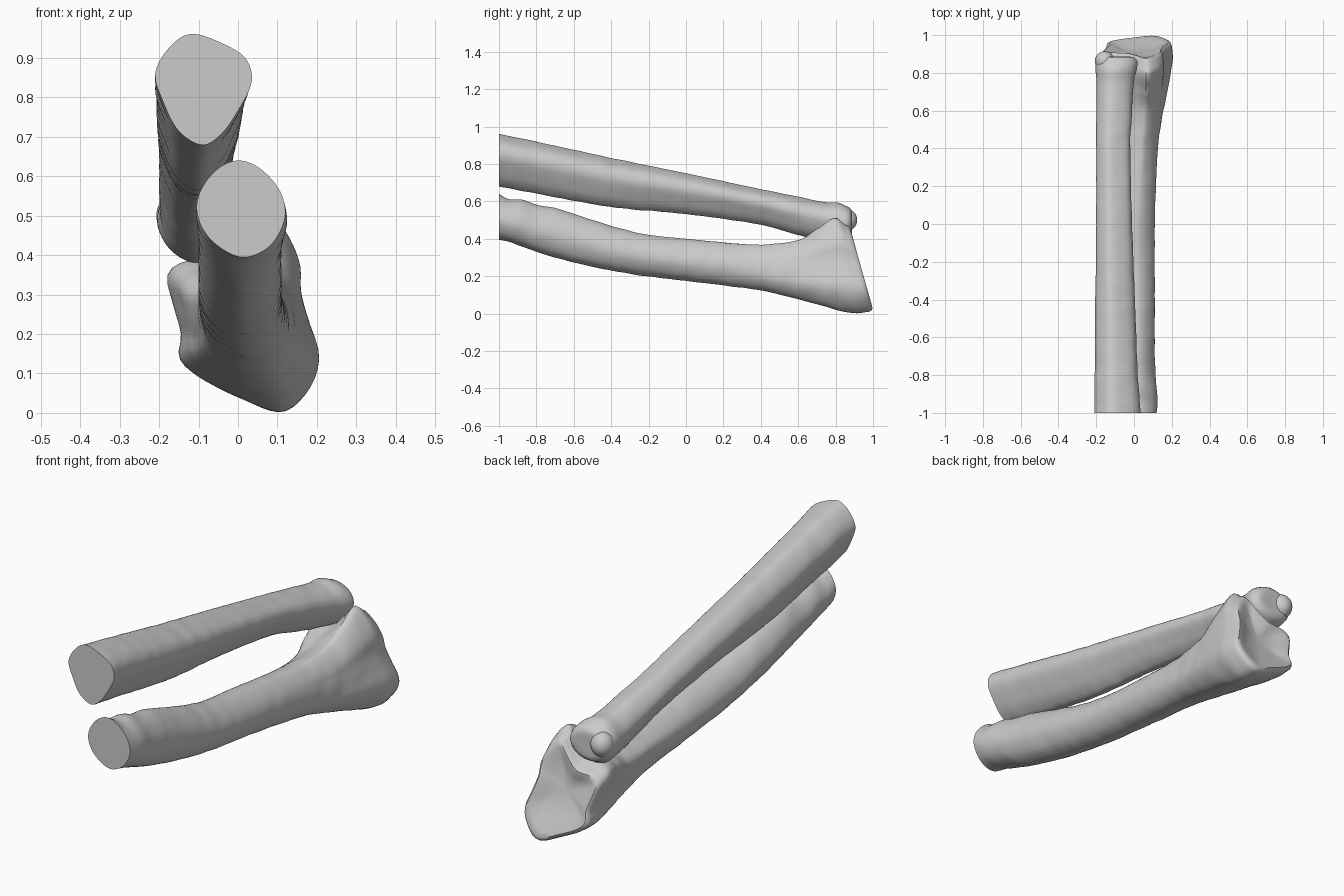
import bpy, bmesh
from math import pi, cos, sin, atan2
from mathutils import Vector, noise

if "Cube" in bpy.data.objects:
    bpy.data.objects.remove(bpy.data.objects["Cube"])

SIDES = 72
RINGS = 110


def catmull(a, b, c, d, t):
    return 0.5 * (2*b + (c-a)*t + (2*a-5*b+4*c-d)*t*t + (3*b-a-3*c+d)*t**3)


def polar_outline(points):
    """Smooth closed outline, fitted to a unit box, as radii per angle."""
    n, dense = len(points), []
    for i in range(n):
        p = [points[(i+k) % n] for k in (-1, 0, 1, 2)]
        for s in range(24):
            dense.append([catmull(*[q[j] for q in p], s/24) for j in (0, 1)])
    lo = [min(p[j] for p in dense) for j in (0, 1)]
    hi = [max(p[j] for p in dense) for j in (0, 1)]
    pol = []
    for p in dense:
        u, v = [(2*p[j]-lo[j]-hi[j]) / (hi[j]-lo[j]) for j in (0, 1)]
        pol.append((atan2(v, u), (u*u + v*v) ** 0.5))
    pol.sort()
    pol = [(pol[-1][0]-2*pi, pol[-1][1])] + pol + [(pol[0][0]+2*pi, pol[0][1])]
    radii = []
    for k in range(SIDES):
        a = -pi + 2*pi*k/SIDES
        for (a0, r0), (a1, r1) in zip(pol, pol[1:]):
            if a0 <= a <= a1:
                radii.append(r0 + (r1-r0)*(a-a0)/max(a1-a0, 1e-9))
                break
    return radii


def station_at(st, y):
    """Smooth (Hermite) interpolation of the station table along y."""
    i = max(k for k in range(len(st)-1) if st[k][0] <= y + 1e-9)
    a, b = st[i], st[i+1]
    p, q = st[max(i-1, 0)], st[min(i+2, len(st)-1)]
    h = b[0]-a[0]
    t = (y-a[0])/h
    out = []
    for j in range(1, len(a)):
        m0 = (b[j]-p[j])/(b[0]-p[0])*h
        m1 = (q[j]-a[j])/(q[0]-a[0])*h
        out.append((2*t**3-3*t*t+1)*a[j] + (t**3-2*t*t+t)*m0
                   + (3*t*t-2*t**3)*b[j] + (t**3-t*t)*m1)
    return out


def bone(name, stations, shaft, end, cap):
    """Loft from y=-1; cap lists (scale, y offset) rings closing the far end."""
    bm = bmesh.new()
    y0, y1 = stations[0][0], stations[-1][0]
    rows = [(y0+(y1-y0)*k/RINGS, 1, 0) for k in range(RINGS+1)]
    rows += [(y1, s, dy) for s, dy in cap]
    prev = None
    for y, scale, dy in rows:
        xa, xb, za, zb, mix, shear = station_at(stations, y)
        ring = []
        for k in range(SIDES):
            a = -pi + 2*pi*k/SIDES
            r = (shaft[k]*(1-mix) + end[k]*mix) * scale
            dx, dz = r*cos(a)*(xb-xa)/2, r*sin(a)*(zb-za)/2
            # faint ripple of the bone surface
            w = 1 + 0.022*noise.noise(Vector((dx*9, y*14, dz*9)))
            ring.append(bm.verts.new(((xa+xb)/2 + dx*w, y + dy - shear*dz,
                                      (za+zb)/2 + dz*w)))
        if prev:
            for k in range(SIDES):
                n = (k+1) % SIDES
                bm.faces.new((prev[k], prev[n], ring[n], ring[k]))
        else:
            bm.faces.new(ring)
        prev = ring
    bm.faces.new(prev)
    bmesh.ops.recalc_face_normals(bm, faces=bm.faces)
    finish(name, bm)


def finish(name, bm):
    me = bpy.data.meshes.new(name)
    bm.to_mesh(me)
    bm.free()
    ob = bpy.data.objects.new(name, me)
    bpy.context.collection.objects.link(ob)
    bpy.ops.object.select_all(action='DESELECT')
    ob.select_set(True)
    bpy.context.view_layer.objects.active = ob
    bpy.ops.object.shade_smooth_by_angle(angle=0.8)


def knob(name, centre, radii):
    bm = bmesh.new()
    bmesh.ops.create_uvsphere(bm, u_segments=32, v_segments=20, radius=1)
    for v in bm.verts:
        v.co = Vector([c + r*p for c, r, p in zip(centre, radii, v.co)])
    finish(name, bm)


# Cross-sections seen from the front (x, z)
oval = [1.0] * SIDES
lower_shaft = polar_outline([(0, .64), (.06, .62), (.11, .56), (.12, .49), (.08, .42),
                             (.01, .395), (-.06, .43), (-.1, .49), (-.1, .55), (-.06, .61)])
lower_end = polar_outline([(.07, .515), (.12, .46), (.155, .38), (.16, .31), (.18, .23),
                           (.205, .14), (.18, .06), (.11, 0), (0, .04), (-.1, .09),
                           (-.15, .14), (-.145, .2), (-.165, .28), (-.18, .35),
                           (-.14, .385), (-.05, .395), (.02, .46)])
upper_shaft = polar_outline([(-.12, .96), (-.04, .94), (.02, .9), (.035, .84), (0, .765),
                             (-.04, .71), (-.09, .682), (-.15, .715), (-.19, .79),
                             (-.21, .86), (-.18, .92)])

# Lower bone: y, x min, x max, z min, z max, blend to end outline, end slant
bone("lower_forearm_bone", [
    (-1, -.105, .12, .395, .64, 0, 0),
    (-.95, -.105, .125, .385, .612, 0, 0),
    (-.88, -.105, .12, .36, .61, 0, 0),
    (-.8, -.1, .115, .33, .582, 0, 0),
    (-.7, -.1, .11, .3, .565, 0, 0),
    (-.5, -.1, .11, .25, .5, 0, 0),
    (-.25, -.1, .11, .205, .43, 0, 0),
    (0, -.1, .11, .175, .4, 0, 0),
    (.4, -.1, .13, .12, .375, .25, 0),
    (.6, -.12, .16, .07, .4, .5, 0),
    (.72, -.15, .185, .035, .46, .8, .08),
    (.85, -.18, .205, 0, .515, 1, .2),
    (.915, -.175, .2, .01, .48, 1, .28)],
    lower_shaft, lower_end,
    [(.97, .014), (.91, .022), (.8, .018), (.6, .003), (.35, -.01), (.1, -.014)])

# Upper bone
bone("upper_forearm_bone", [
    (-1, -.21, .035, .68, .96, 0, 0),
    (-.8, -.208, .02, .642, .92, 0, 0),
    (-.4, -.205, .005, .57, .832, 0, 0),
    (0, -.2, -.01, .532, .75, 0, 0),
    (.4, -.2, -.02, .475, .665, 0, 0),
    (.6, -.2, -.01, .42, .625, .2, 0),
    (.75, -.2, 0, .385, .595, .5, 0),
    (.82, -.205, .015, .38, .593, .8, 0),
    (.855, -.205, .02, .4, .575, 1, 0)],
    upper_shaft, oval,
    [(.93, .016), (.8, .028), (.6, .032), (.3, .03), (.1, .03)])

# Small bony point at the far end of the upper bone
knob("upper_bone_end_point", (-.155, .862, .5), (.052, .053, .058))
